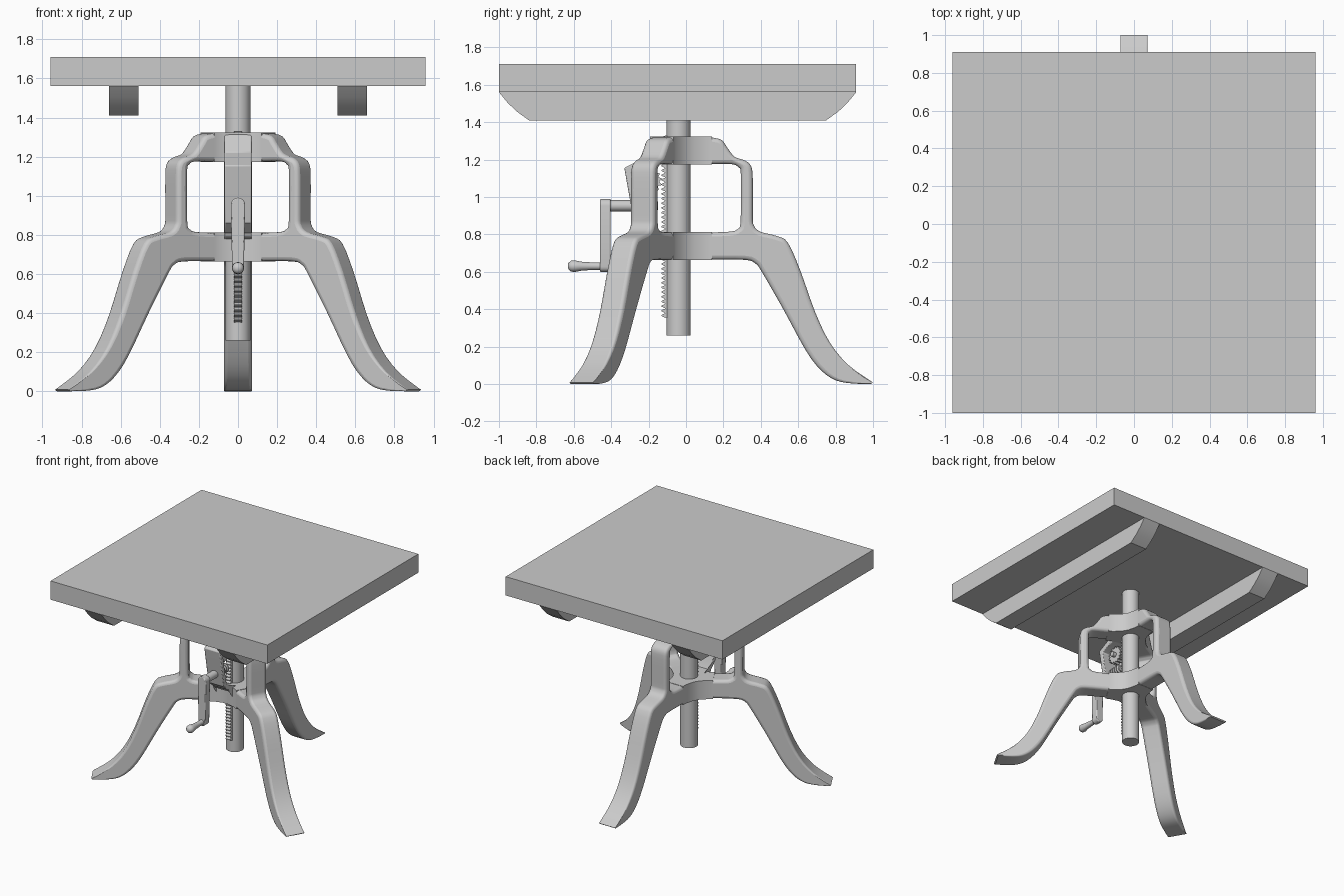
import bpy, bmesh, math
from mathutils import Matrix, Vector

if "Cube" in bpy.data.objects:
    bpy.data.objects.remove(bpy.data.objects["Cube"])

CY = -0.04                      # post axis offset in y


def finish(name, bm, smooth=True):
    bmesh.ops.recalc_face_normals(bm, faces=bm.faces)
    me = bpy.data.meshes.new(name)
    bm.to_mesh(me)
    bm.free()
    ob = bpy.data.objects.new(name, me)
    bpy.context.collection.objects.link(ob)
    if smooth:
        bpy.ops.object.select_all(action='DESELECT')
        bpy.context.view_layer.objects.active = ob
        ob.select_set(True)
        bpy.ops.object.shade_smooth_by_angle(angle=math.radians(35))
    return ob


def prism(name, pts, lo, hi, axis='x', smooth=True):
    """Extrude a 2D outline: axis x uses (y,z), y uses (x,z), z uses (x,y)."""
    put = {'x': lambda a, b, c: (c, a, b), 'y': lambda a, b, c: (a, c, b),
           'z': lambda a, b, c: (a, b, c)}[axis]
    bm = bmesh.new()
    rows = [[bm.verts.new(put(a, b, c)) for a, b in pts] for c in (lo, hi)]
    n = len(pts)
    for row in rows:
        bm.faces.new(row)
    for i in range(n):
        j = (i + 1) % n
        bm.faces.new((rows[0][i], rows[0][j], rows[1][j], rows[1][i]))
    return finish(name, bm, smooth)


def lathe_y(name, profile, x, z, sides=16):
    """Turned part along y from (y, radius) pairs."""
    bm = bmesh.new()
    rings = [[bm.verts.new((x + r * math.cos(t), y, z + r * math.sin(t)))
              for t in [2 * math.pi * k / sides for k in range(sides)]]
             for y, r in profile]
    for a, b in zip(rings, rings[1:]):
        for k in range(sides):
            m = (k + 1) % sides
            bm.faces.new((a[k], a[m], b[m], b[k]))
    bm.faces.new(rings[0])
    bm.faces.new(rings[-1])
    return finish(name, bm)


def circle(r, n, cx=0, cy=0):
    return [(cx + r * math.cos(2 * math.pi * (i + .5) / n),
             cy + r * math.sin(2 * math.pi * (i + .5) / n)) for i in range(n)]


def spline(pts, steps=3):
    """Open Catmull-Rom curve through the points."""
    p = [Vector(q) for q in pts]
    p = [2 * p[0] - p[1]] + p + [2 * p[-1] - p[-2]]
    out = []
    for a, b, c, d in zip(p, p[1:], p[2:], p[3:]):
        for s in range(steps):
            t = s / steps
            out.append(tuple(0.5 * (2 * b + (c - a) * t + (2 * a - 5 * b + 4 * c - d) * t * t
                                    + (3 * b - a - 3 * c + d) * t ** 3)))
    return out + [tuple(p[-2])]


def bevel(ob, width, segments=3):
    mod = ob.modifiers.new("bevel", 'BEVEL')
    mod.width, mod.segments = width, segments
    mod.limit_method = 'ANGLE'
    mod.angle_limit = math.radians(40)
    return mod


# table top and under-beams
prism("table_top", [(-1, 1.56), (0.91, 1.56), (0.91, 1.71), (-1, 1.71)], -0.96, 0.96, smooth=False)
half = [(0.955, 1.56), (0.91, 1.505), (0.86, 1.457), (0.795, 1.41)]
beam = [(y - 0.045, z) for y, z in half] + [(-y - 0.045, z) for y, z in reversed(half)]
prism("beam_left", beam, -0.66, -0.51)
prism("beam_right", beam, 0.51, 0.66)

# central post
prism("post", circle(0.065, 16, 0, CY), 0.26, 1.56, 'z')

# toothed rack on the front of the post
rack = [(-0.09, 0.35), (-0.112, 0.35)]
for i in range(39):
    z = 0.355 + i * 0.025
    rack += [(-0.112, z), (-0.132, z + 0.009), (-0.132, z + 0.014), (-0.112, z + 0.023)]
rack += [(-0.112, 1.33), (-0.09, 1.33)]
prism("rack", rack[:1] + rack[2:], -0.02, 0.02, smooth=False)

# three cast legs: outer contour, then inner contour of the lower limb, then the window
outer = spline([(0.17, 1.32), (0.23, 1.305), (0.26, 1.265), (0.30, 1.215), (0.355, 1.195),
                (0.388, 1.165), (0.397, 1.10), (0.397, 0.90), (0.402, 0.85), (0.435, 0.815),
                (0.53, 0.79), (0.585, 0.755), (0.65, 0.61), (0.73, 0.386), (0.81, 0.22),
                (0.91, 0.10), (1.04, 0.008)])
under = spline([(1.03, 0.0), (0.93, 0.003), (0.84, 0.02), (0.76, 0.075), (0.68, 0.18),
                (0.56, 0.40), (0.445, 0.60), (0.41, 0.645), (0.355, 0.664), (0.17, 0.665)])
window = spline([(0.17, 0.81), (0.28, 0.815), (0.317, 0.83), (0.332, 0.87), (0.333, 1.12),
                 (0.322, 1.157), (0.285, 1.175), (0.17, 1.175)])
for label, ang in (("back", 0), ("front_left", 120), ("front_right", 240)):
    leg = prism(label + "_leg", outer + under + window, -0.072, 0.072)
    me = leg.data
    weights = me.attributes.new("bevel_weight_edge", 'FLOAT', 'EDGE')
    for e in me.edges:          # round the rims, fading out toward the thin toe
        a, b = (me.vertices[i].co for i in e.vertices)
        r = (a.y + b.y) / 2
        if abs(a.x - b.x) < 0.01 and r > 0.175:
            weights.data[e.index].value = max(0, min(1, (1.03 - r) / 0.3))
    mod = leg.modifiers.new("bevel", 'BEVEL')
    mod.width, mod.segments, mod.limit_method = 0.022, 3, 'WEIGHT'
    mod.use_clamp_overlap = False
    me.transform(Matrix.Translation((0, CY, 0)) @ Matrix.Rotation(math.radians(ang), 4, 'Z'))

# two collars with a flat pad toward each leg
pads = []
for ang in (90, 210, 330):
    a = math.radians(ang)
    for r, w in ((0.15, -0.072), (0.18, -0.072), (0.18, 0.072), (0.15, 0.072)):
        pads.append((r * math.cos(a) - w * math.sin(a), CY + r * math.sin(a) + w * math.cos(a)))
    for d in (48, 72):
        b = math.radians(ang + d)
        pads.append((0.12 * math.cos(b), CY + 0.12 * math.sin(b)))
prism("lower_collar", pads, 0.663, 0.813, 'z')
prism("upper_collar", pads, 1.173, 1.323, 'z')

# gear bracket in front of the post
bracket = [(-0.14, 1.32), (-0.17, 1.31), (-0.20, 1.22), (-0.27, 1.185), (-0.33, 1.155),
           (-0.297, 0.97), (-0.275, 0.86), (-0.22, 0.81), (-0.14, 0.81),
           (-0.14, 0.68), (-0.12, 0.68), (-0.135, 0.77), (-0.20, 0.79), (-0.24, 0.87),
           (-0.262, 0.97), (-0.29, 1.13), (-0.24, 1.155), (-0.14, 1.18)]
bevel(prism("gear_bracket", bracket, -0.07, 0.07), 0.006, 2)

# pinion driving the rack, and its axle
teeth = []
for i in range(14):
    for k, r in ((0, 0.058), (.25, 0.071), (.5, 0.071), (.75, 0.058)):
        t = 2 * math.pi * (i + k) / 14
        teeth.append((-0.20 + r * math.cos(t), 1.085 + r * math.sin(t)))
prism("pinion", teeth, -0.022, 0.022, smooth=False)
prism("pinion_axle", circle(0.02, 12, -0.20, 1.085), -0.05, 0.05)

# crank shaft with worm thread, arm and turned grip
worm = [(-0.15, 0.022)]
for i in range(4):
    y = -0.16 - i * 0.022
    worm += [(y, 0.022), (y - 0.006, 0.036), (y - 0.012, 0.036), (y - 0.018, 0.022)]
lathe_y("crank_shaft", worm + [(-0.255, 0.03), (-0.42, 0.03)], 0, 0.953)
arm = [(0.037 * math.cos(t), 0.953 + 0.037 * math.sin(t))
       for t in [math.pi * i / 10 for i in range(11)]]
arm += [(0.03 * math.cos(t), 0.628 + 0.03 * math.sin(t))
        for t in [math.pi * (1 + i / 10) for i in range(11)]]
bevel(prism("crank_arm", arm, -0.46, -0.403, 'y'), 0.006, 2)
lathe_y("crank_grip", [(-0.45, 0.02), (-0.50, 0.02), (-0.56, 0.024), (-0.595, 0.031),
                       (-0.615, 0.029), (-0.628, 0.018), (-0.632, 0.006)], 0, 0.63)
